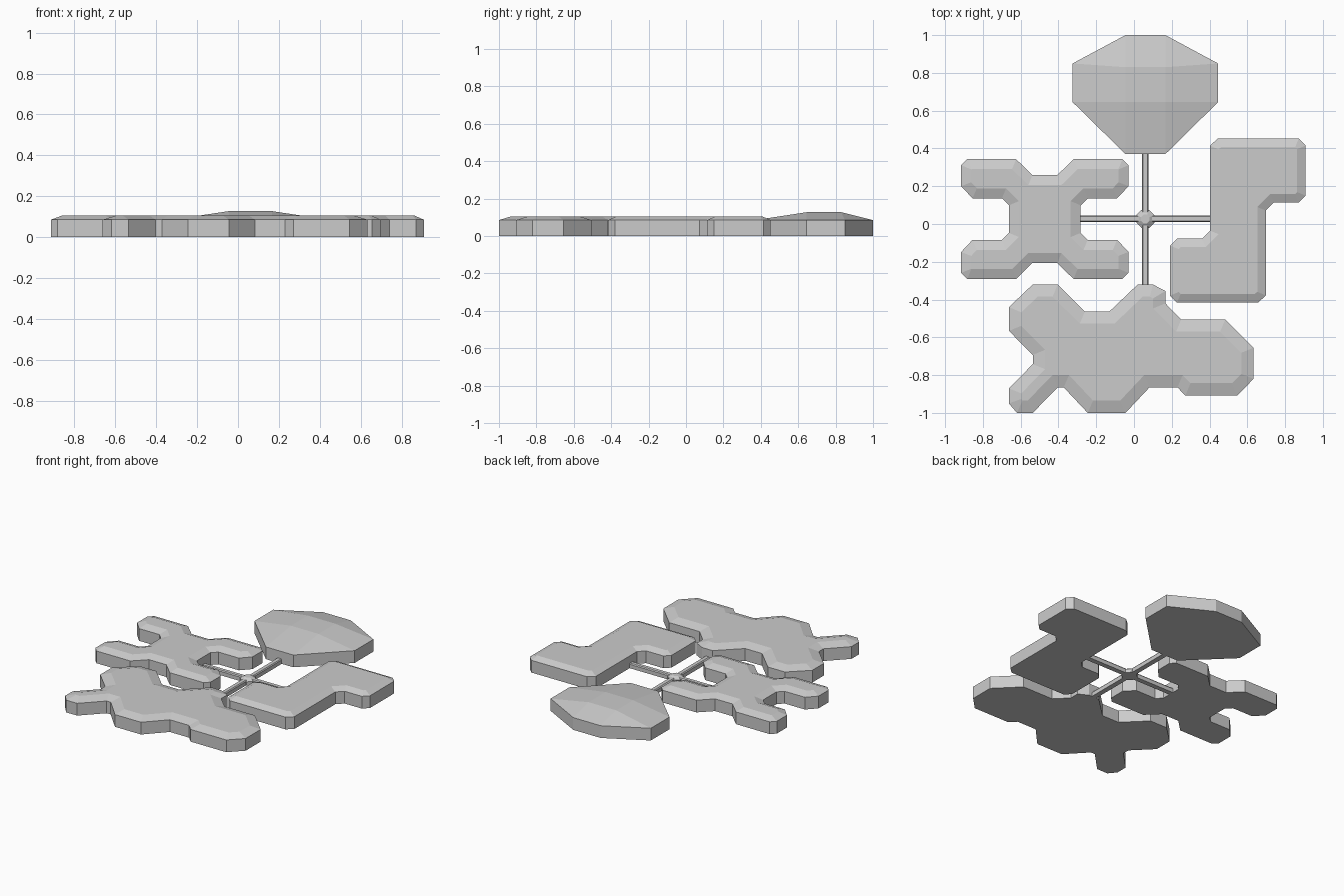
import bpy, bmesh, math
from mathutils import Vector

if "Cube" in bpy.data.objects:
    bpy.data.objects.remove(bpy.data.objects["Cube"])

RIM = 0.085


def inset(points, d):
    """Mitred inward offset of a clockwise outline."""
    result = []
    for i, p in enumerate(points):
        e1 = (p - points[i - 1]).normalized()
        e2 = (points[(i + 1) % len(points)] - p).normalized()
        n1, n2 = Vector((e1.y, -e1.x)), Vector((e2.y, -e2.x))
        result.append(p + (n1 + n2) * d / (1 + n1.dot(n2)))
    return result


def finish(bm, name):
    bmesh.ops.remove_doubles(bm, verts=bm.verts, dist=0.0005)
    bmesh.ops.recalc_face_normals(bm, faces=bm.faces)
    mesh = bpy.data.meshes.new(name)
    bm.to_mesh(mesh)
    bm.free()
    obj = bpy.data.objects.new(name, mesh)
    bpy.context.collection.objects.link(obj)
    return obj


def tile(name, outline, plateau, rim=RIM, top=0.105):
    """Flat-bottomed slab: straight wall, sloped shoulder, flat plateau."""
    bm = bmesh.new()
    loops = [[bm.verts.new((p.x, p.y, z)) for p in pts]
             for pts, z in ((outline, 0), (outline, rim), (plateau, top))]
    n = len(outline)
    for a, b in zip(loops, loops[1:]):
        for i in range(n):
            j = (i + 1) % n
            bm.faces.new((a[i], a[j], b[j], b[i]))
    bm.faces.new(loops[0])
    bm.faces.new(loops[-1])
    return finish(bm, name)


# North tile: octagon rising to a small rectangular crown
north = [Vector(p) for p in ((-.045, 1), (.166, 1), (.445, .85), (.445, .645),
                             (.166, .37), (-.045, .37), (-.325, .645), (-.325, .85))]
crown = [Vector((min(max(p.x, -.045), .166), min(max(p.y, .645), .83))) for p in north]
tile("north_octagon_tile", north, crown, top=0.127)

# West tile: four-armed piece, one quarter mirrored both ways
quarter = [(.066, .233), (.152, .317), (.411, .317), (.443, .285),
           (.443, .174), (.383, .11), (.227, .11), (.19, .073)]
right = quarter + [(x, -y) for x, y in reversed(quarter)]
cross = right + [(-x, y) for x, y in reversed(right)]
west = [Vector((x - .472, y + .026)) for x, y in cross]
tile("west_four_arm_tile", west, inset(west, 0.053))

# East tile: stepped piece with half-turn symmetry
half = [(-.106, .434), (.322, .434), (.359, .397), (.359, .132),
        (.322, .095), (.19, .095), (.148, .053), (.148, -.397)]
east = [Vector((s * x + .55, s * y + .018)) for s in (1, -1) for x, y in half]
tile("east_step_tile", east, inset(east, 0.045))

# South tile: irregular lobed piece
south = [Vector(p) for p in (
    (-.536, -.32), (-.404, -.32), (-.26, -.463), (-.13, -.463), (.02, -.32), (.1, -.32),
    (.166, -.355), (.166, -.42), (.25, -.505), (.483, -.505), (.633, -.655), (.633, -.82),
    (.546, -.908), (.272, -.908), (.23, -.865), (.082, -.865), (-.045, -1), (-.245, -1),
    (-.372, -.865), (-.404, -.865), (-.536, -1), (-.62, -1), (-.662, -.95), (-.662, -.87),
    (-.536, -.742), (-.536, -.693), (-.662, -.566), (-.662, -.44))]
tile("south_lobed_tile", south, inset(south, 0.065))


# Connecting bars, with slightly narrowed top
def bar(name, x0, x1, y0, y1):
    pts = [Vector(p) for p in ((x0, y1), (x1, y1), (x1, y0), (x0, y0))]
    tile(name, pts, inset(pts, 0.005), rim=0.027, top=0.034)


bar("long_bar", .042, .077, -.34, .39)
bar("cross_bar", -.3, .42, .01, .044)

# Octagonal hub where the bars meet
hub = [Vector((.06 + .052 * math.cos(a), .027 + .052 * math.sin(a)))
       for a in (math.radians(22.5 - 45 * i) for i in range(8))]
tile("hub", hub, inset(hub, 0.025), rim=0.025, top=0.042)
